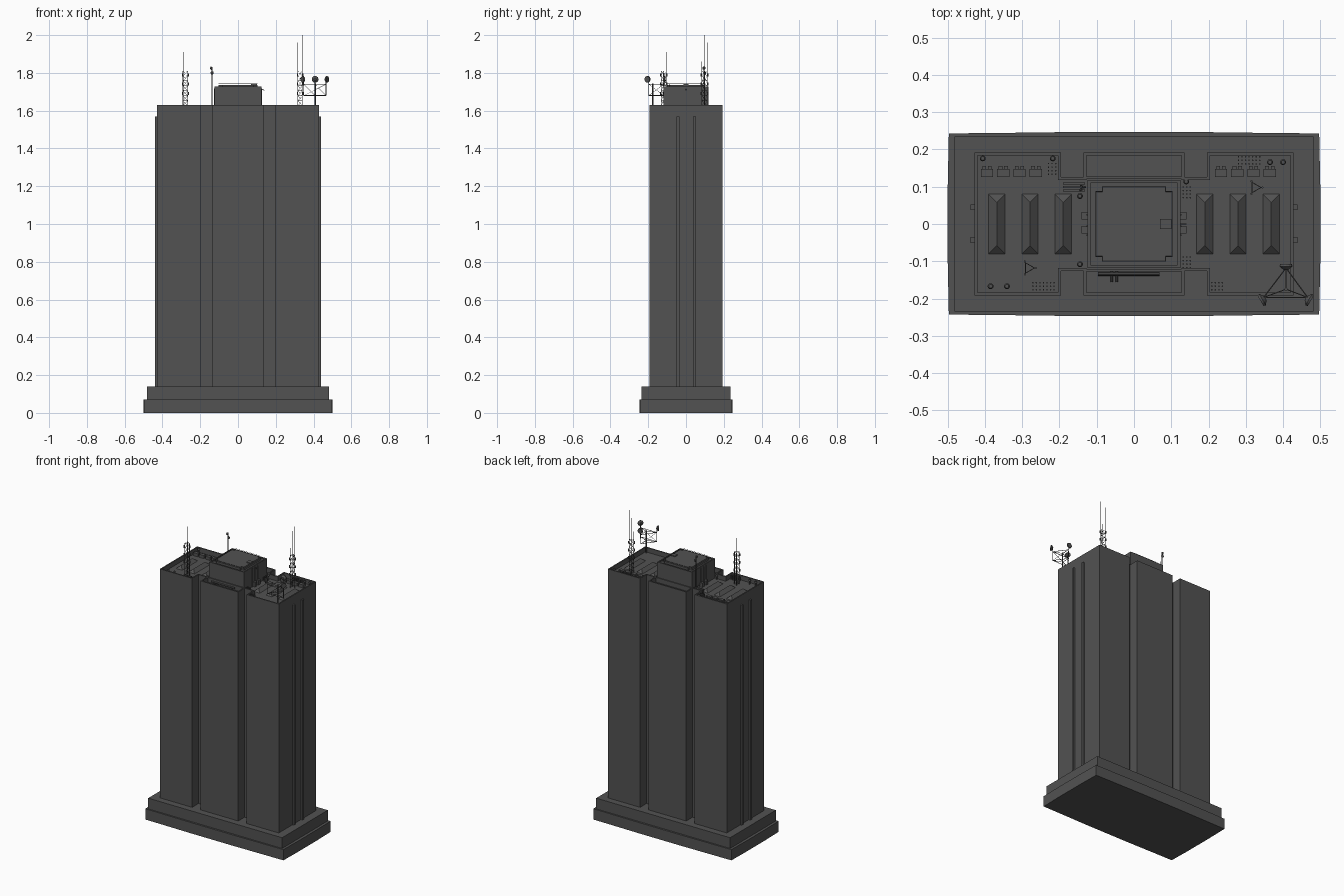
import bpy, bmesh, math
from mathutils import Vector, Matrix

if "Cube" in bpy.data.objects:
    bpy.data.objects.remove(bpy.data.objects["Cube"])


def material(name, v):
    m = bpy.data.materials.new(name)
    m.diffuse_color = (v, v, v, 1)
    m.use_nodes = True
    m.node_tree.nodes["Principled BSDF"].inputs["Base Color"].default_value = m.diffuse_color
    return m


GREY = material("dark grey concrete", 0.085)
ROOF = 1.60      # sunken roof level
TOP = 1.63       # parapet top


class Part:
    """Collects primitives into one mesh object."""
    def __init__(self, name, mat=GREY):
        self.name, self.mat, self.bm = name, mat, bmesh.new()

    def box(self, x0, x1, y0, y1, z0, z1):
        return self.prism([(x0, y0), (x1, y0), (x1, y1), (x0, y1)], z0, z1)

    def prism(self, pts, z0, z1):
        lo = [self.bm.verts.new((x, y, z0)) for x, y in pts]
        hi = [self.bm.verts.new((x, y, z1)) for x, y in pts]
        n = len(pts)
        self.bm.faces.new(lo[::-1])
        for i in range(n):
            j = (i + 1) % n
            self.bm.faces.new((lo[i], lo[j], hi[j], hi[i]))
        return self.bm.faces.new(hi)

    def rod(self, p, q, r, r2=None, n=6):
        p, q = Vector(p), Vector(q)
        d = q - p
        mat = Matrix.Translation((p + q) / 2) @ d.to_track_quat('Z', 'Y').to_matrix().to_4x4()
        bmesh.ops.create_cone(self.bm, cap_ends=True, segments=n, radius1=r,
                              radius2=r if r2 is None else r2, depth=d.length, matrix=mat)

    def dish(self, c, direction, r):
        c, d = Vector(c), Vector(direction).normalized()
        self.rod(c - d * r * .5, c, r * .35, r, 14)
        self.rod(c, c + d * r * .35, r, r * .9, 14)

    def sink(self, face, rim, depth):
        """Leave a rim round a top face and drop the inside."""
        self.bm.normal_update()
        bmesh.ops.inset_region(self.bm, faces=[face], thickness=rim, use_even_offset=True)
        f = bmesh.ops.extrude_discrete_faces(self.bm, faces=[face])['faces'][0]
        bmesh.ops.translate(self.bm, verts=f.verts[:], vec=(0, 0, -depth))

    def done(self):
        bmesh.ops.recalc_face_normals(self.bm, faces=self.bm.faces[:])
        me = bpy.data.meshes.new(self.name)
        self.bm.to_mesh(me)
        self.bm.free()
        me.materials.append(self.mat)
        ob = bpy.data.objects.new(self.name, me)
        bpy.context.collection.objects.link(ob)
        return ob


def four(quarter):
    """Mirror a quarter outline (right side to front centre) to all quadrants."""
    a = list(quarter)
    b = [(-x, y) for x, y in a[::-1]]
    c = [(-x, -y) for x, y in a]
    d = [(x, -y) for x, y in a[::-1]]
    return a + b + c + d


# stepped podium with slightly bowed sides
p = Part("podium_lower")
p.prism(four([(.5, .1), (.497, .243), (.31, .245), (.155, .247)]), 0, .07)
p.done()
p = Part("podium_upper")
p.box(-.482, .482, -.235, .235, .07, .14)
p.done()

# tower shaft with recessed slots front and back, and a parapet
p = Part("tower_shaft")
roof = p.prism(four([(.428, .192), (.196, .192), (.196, .126), (.136, .126), (.136, .192)]), .14, TOP)
p.sink(roof, .008, TOP - ROOF)
p.done()

# vertical fins on the narrow ends
p = Part("end_fins")
for s in (-1, 1):
    for y in (-.043, .045):
        x = sorted((s * .425, s * .439))
        p.box(x[0], x[1], y - .008, y + .008, .14, 1.57)
p.done()

# low walls that close off the central bays
p = Part("bay_walls")
for y in (-.124, .124):
    p.box(-.136, .136, y - .003, y + .003, ROOF, TOP)
p.done()

# penthouse with sunken top, stepped slab and hatch
p = Part("penthouse")
top = p.box(-.125, .125, -.118, .118, ROOF, 1.728)
p.sink(top, .008, .006)
p.done()
slab = four([(.103, .087), (.085, .087), (.085, .1)])
p = Part("penthouse_slab")
p.prism(slab, 1.72, 1.736)
p.box(.07, .1, -.014, .014, 1.73, 1.741)
p.done()

# rail round the penthouse slab
p = Part("penthouse_rail")
for i, a in enumerate(slab):
    b = slab[(i + 1) % len(slab)]
    p.rod((*a, 1.742), (*b, 1.742), .001, n=4)
    p.rod((*a, 1.73), (*a, 1.742), .001, n=4)
p.done()

# side cabinets and wall strips on the penthouse
p = Part("penthouse_cabinets")
for s in (-1, 1):
    for y in (-.015, .022):
        x = sorted((s * .124, s * .141))
        p.box(x[0], x[1], y - .01, y + .01, ROOF, 1.628)
    for y in (-.03, -.006, .025):
        x = sorted((s * .124, s * .128))
        p.box(x[0], x[1], y - .002, y + .002, ROOF, 1.718)
p.rod((.124, 0, 1.715), (.14, 0, 1.708), .002)
p.done()

# hipped skylights
p = Part("skylights")
for s in (-1, 1):
    for cx in (.19, .279, .368):
        x, w, h = s * cx, .022, .08
        base = [p.bm.verts.new((x + i * w, j * h, ROOF)) for i, j in ((-1, -1), (1, -1), (1, 1), (-1, 1))]
        r0 = p.bm.verts.new((x, -h + .022, ROOF + .02))
        r1 = p.bm.verts.new((x, h - .022, ROOF + .02))
        a, b, c, d = base
        for f in ((a, b, r0), (b, c, r1, r0), (c, d, r1), (d, a, r0, r1), (d, c, b, a)):
            p.bm.faces.new(f)
p.done()

# air conditioning units
p = Part("air_conditioners")
for start in (-.411, .217):
    for i in range(4):
        x = start + i * .0437
        p.box(x, x + .033, .126, .147, ROOF, ROOF + .02)
        p.box(x + .004, x + .014, .144, .155, ROOF, ROOF + .014)
        p.box(x + .019, x + .029, .144, .155, ROOF, ROOF + .014)
p.done()

# round roof vents
p = Part("roof_vents")
for x, y in ((-.406, .176), (-.218, .176), (-.385, -.167), (-.341, -.167), (-.145, -.108),
             (-.145, .075), (.14, .114), (.365, .166), (.4, .166)):
    p.rod((x, y, ROOF), (x, y, ROOF + .022), .004, n=8)
    p.rod((x, y, ROOF + .022), (x, y, ROOF + .03), .008, .005, 10)
p.done()

# clusters of small pipes
p = Part("pipe_clusters")
for x, y, nx, ny in ((-.22, .148, 3, 4), (.309, .171, 7, 3), (.142, .085, 3, 4),
                     (.142, -.103, 3, 4), (-.243, -.167, 7, 3), (.223, -.167, 4, 3)):
    for i in range(nx):
        for j in range(ny):
            px, py = x + (i - (nx - 1) / 2) * .0095, y + (j - (ny - 1) / 2) * .0095
            p.rod((px, py, ROOF), (px, py, ROOF + .025), .0022)
p.done()

# long duct in front of the penthouse, and louvred unit behind
p = Part("front_duct")
p.rod((-.097, -.134, ROOF + .015), (.068, -.134, ROOF + .015), .005, n=8)
for x in (-.06, -.046):
    p.rod((x, -.156, ROOF + .012), (x, -.122, ROOF + .012), .003, n=8)
for x in (-.08, .05):
    p.rod((x, -.134, ROOF), (x, -.134, ROOF + .015), .003)
p.done()
p = Part("louvred_unit")
for i in range(3):
    y = .09 + i * .0095
    p.box(-.19, -.132, y - .003, y + .003, ROOF, ROOF + .025)
p.done()


# triangular lattice masts with whips and small aerials
def mast(name, x, y, top, whips):
    m = Part(name)
    legs = [(x + .016 * math.cos(a), y + .016 * math.sin(a))
            for a in (0, 2 * math.pi / 3, 4 * math.pi / 3)]
    steps = 8
    for i, a in enumerate(legs):
        b = legs[(i + 1) % 3]
        m.rod((*a, ROOF), (*a, top), .0018)
        for k in range(steps):
            z0 = ROOF + (top - ROOF) * k / steps
            z1 = ROOF + (top - ROOF) * (k + 1) / steps
            m.rod((*a, z1), (*b, z1), .001, n=4)
            m.rod((*a, z0), (*b, z1), .0008, n=4)
        for z in (top - .02, top - .07, top - .12):
            d = Vector((a[0] - x, a[1] - y, 0))
            c = Vector((*a, z)) + d * .25
            m.rod(c - Vector((0, 0, .008)), c + Vector((0, 0, .008)), .003)
    for i, z in whips:
        m.rod((*legs[i], top), (*legs[i], z), .0014, n=5)
    m.done()


mast("mast_left", -.283, -.118, 1.81, [(1, 1.91)])
mast("mast_right", .325, .098, 1.81, [(0, 2.0), (1, 1.96), (2, 1.86)])

# slim pole with two small dishes
p = Part("dish_pole")
p.rod((-.137, .095, ROOF), (-.137, .095, 1.83), .003)
p.dish((-.142, .095, 1.825), (-1, .3, 0), .009)
p.dish((-.137, .1, 1.80), (.3, 1, 0), .009)
p.done()

# triangular dish frame on a post
p = Part("dish_frame")
hub = (.408, -.175)
corners = [(.408, -.118), (.348, -.197), (.466, -.197)]
p.rod((*hub, ROOF), (*hub, 1.745), .004, n=8)
for i, a in enumerate(corners):
    b = corners[(i + 1) % 3]
    for z in (1.68, 1.74):
        p.rod((*a, z), (*b, z), .0018)
        p.rod((*hub, z), (*a, z), .0015)
    p.rod((*a, 1.68), (*b, 1.74), .001, n=4)
    p.rod((*a, 1.68), (*a, 1.775), .002)
p.done()
p = Part("dishes")
p.dish((.408, -.114, 1.766), (0, 1, 0), .018)
p.dish((.345, -.203, 1.766), (-1, -.6, 0), .018)
p.dish((.469, -.203, 1.766), (1, -.6, 0), .018)
p.done()
